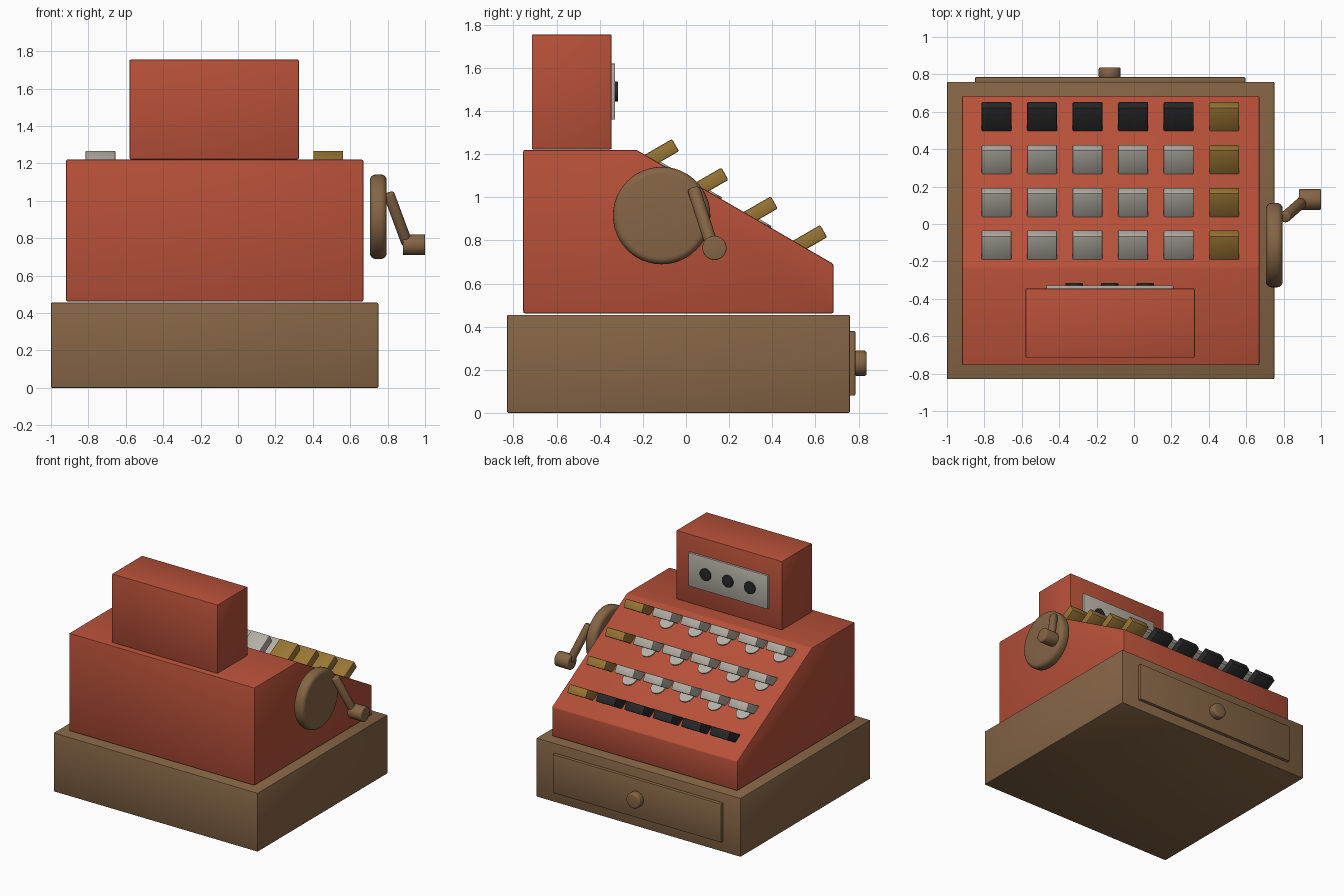
import bpy, bmesh, math
from mathutils import Vector, Matrix

if "Cube" in bpy.data.objects:
    bpy.data.objects.remove(bpy.data.objects["Cube"])


def material(name, rgb):
    m = bpy.data.materials.new(name)
    m.diffuse_color = (*rgb, 1)
    m.use_nodes = True
    m.node_tree.nodes["Principled BSDF"].inputs["Base Color"].default_value = m.diffuse_color
    return m


RED = material("red paint", (0.47, 0.08, 0.04))
WOOD = material("brown wood", (0.235, 0.13, 0.06))
GREY = material("pale grey", (0.46, 0.43, 0.38))
GOLD = material("gold", (0.32, 0.18, 0.035))
BLACK = material("black", (0.022, 0.022, 0.023))


def finish(name, bm, mat, bevel=0.0, segments=2):
    if bevel:
        edges = [e for e in bm.edges if e.calc_face_angle(0) > 0.45]
        bmesh.ops.bevel(bm, geom=edges, offset=bevel, segments=segments,
                        profile=0.5, affect='EDGES', clamp_overlap=True)
    bmesh.ops.recalc_face_normals(bm, faces=bm.faces)
    me = bpy.data.meshes.new(name)
    bm.to_mesh(me)
    bm.free()
    me.materials.append(mat)
    ob = bpy.data.objects.new(name, me)
    bpy.context.collection.objects.link(ob)
    bpy.ops.object.select_all(action='DESELECT')
    ob.select_set(True)
    bpy.context.view_layer.objects.active = ob
    bpy.ops.object.shade_smooth_by_angle(angle=math.radians(35))
    return ob


def box(name, lo, hi, mat, bevel=0.006):
    lo, hi = Vector(lo), Vector(hi)
    bm = bmesh.new()
    bmesh.ops.create_cube(bm, size=1, matrix=Matrix.Translation((lo + hi) / 2)
                          @ Matrix.Diagonal((*(hi - lo), 1)))
    return finish(name, bm, mat, bevel)


def rod(name, a, b, r, mat, bevel=0.0, sides=32, segments=3):
    a, b = Vector(a), Vector(b)
    d = b - a
    turn = Vector((0, 0, 1)).rotation_difference(d).to_matrix().to_4x4()
    bm = bmesh.new()
    bmesh.ops.create_cone(bm, cap_ends=True, segments=sides, radius1=r, radius2=r,
                          depth=d.length, matrix=Matrix.Translation((a + b) / 2) @ turn)
    return finish(name, bm, mat, bevel, segments)


# Wooden base with drawer front and knob
box("base", (-1, -0.83, 0), (0.75, 0.76, 0.455), WOOD)
box("drawer_front", (-0.85, 0.75, 0.08), (0.595, 0.785, 0.38), WOOD)
rod("drawer_knob", (-0.13, 0.78, 0.23), (-0.13, 0.838, 0.23), 0.059, WOOD, 0.012)

# Sloped body extruded from its side profile
profile = [(-0.755, 0.462), (0.685, 0.462), (0.685, 0.69), (-0.23, 1.22), (-0.755, 1.22)]
bm = bmesh.new()
face = bm.faces.new([bm.verts.new((-0.92, y, z)) for y, z in profile])
ext = bmesh.ops.extrude_face_region(bm, geom=[face])
bmesh.ops.translate(bm, vec=(1.59, 0, 0),
                    verts=[g for g in ext["geom"] if isinstance(g, bmesh.types.BMVert)])
bmesh.ops.recalc_face_normals(bm, faces=bm.faces)
finish("body", bm, RED, 0.008)

# Display head with plate and three dials
box("display_head", (-0.58, -0.715, 1.222), (0.325, -0.345, 1.755), RED)
box("display_plate", (-0.47, -0.35, 1.36), (0.21, -0.329, 1.62), GREY, 0.003)
for i in range(3):
    x = -0.32 + 0.19 * i
    rod(f"display_dial_{i + 1}", (x, -0.34, 1.49), (x, -0.315, 1.49), 0.046, BLACK, 0.004)

# Keys: four rows of six, tilted up from the slope
tilt = Matrix.Rotation(math.radians(30), 4, 'X')
normal = Vector((0, 0.53, 0.915)).normalized()
for row in range(4):
    for col in range(6):
        x = -0.735 + 0.2435 * col
        c = Vector((x, -0.118 + 0.229 * row, 1.202 - 0.133 * row))
        mat = GOLD if col == 5 else BLACK if row == 3 else GREY
        bm = bmesh.new()
        bmesh.ops.create_cube(bm, size=1, matrix=Matrix.Translation(c) @ tilt
                              @ Matrix.Diagonal((0.16, 0.16, 0.065, 1)))
        finish(f"key_{row + 1}_{col + 1}", bm, mat, 0.007)
        if mat == GREY:
            y = c.y + 0.005
            p = Vector((x, y, 1.22 - 0.5792 * (y + 0.23)))
            rod(f"key_collar_{row + 1}_{col + 1}", p - normal * 0.02, p + normal * 0.008,
                0.055, GREY, sides=20)

# Side wheel, crank arm and handle
rod("crank_wheel", (0.705, -0.113, 0.915), (0.795, -0.113, 0.915), 0.226, WOOD, 0.032, 48, 4)
rod("crank_arm", (0.805, 0.035, 1.04), (0.905, 0.122, 0.77), 0.03, WOOD, 0.01, 24)
rod("crank_handle", (0.882, 0.132, 0.765), (1.0, 0.132, 0.765), 0.056, WOOD, 0.006)
